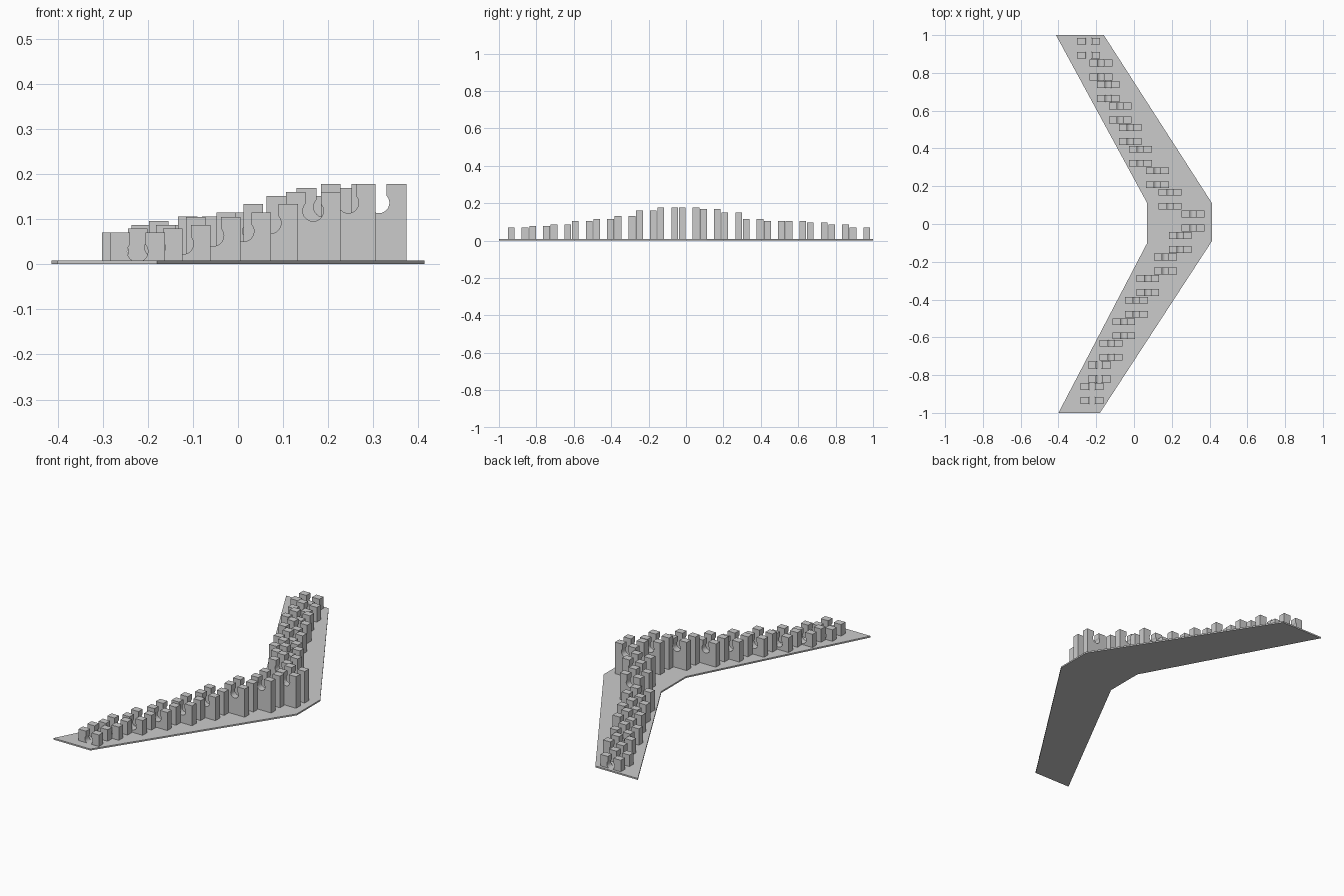
import bpy, bmesh, math
from mathutils import Vector

cube = bpy.data.objects.get("Cube")
if cube:
    bpy.data.objects.remove(cube, do_unlink=True)

grey = bpy.data.materials.new("plain_grey")
grey.use_nodes = True
grey.diffuse_color = (0.6, 0.6, 0.6, 1)
grey.node_tree.nodes["Principled BSDF"].inputs["Base Color"].default_value = (0.6, 0.6, 0.6, 1)


def prism_mesh(name, outline, sweep):
    """Fill an outline and sweep it along a vector."""
    bm = bmesh.new()
    face = bm.faces.new([bm.verts.new(p) for p in outline])
    swept = bmesh.ops.extrude_face_region(bm, geom=[face])["geom"]
    verts = [g for g in swept if isinstance(g, bmesh.types.BMVert)]
    bmesh.ops.translate(bm, vec=Vector(sweep), verts=verts)
    bmesh.ops.recalc_face_normals(bm, faces=bm.faces)
    mesh = bpy.data.meshes.new(name)
    bm.to_mesh(mesh)
    bm.free()
    mesh.materials.append(grey)
    mesh.shade_smooth()
    mesh.set_sharp_from_angle(angle=math.radians(30))
    return mesh


def place(name, mesh, location=(0, 0, 0)):
    ob = bpy.data.objects.new(name, mesh)
    ob.location = location
    bpy.context.scene.collection.objects.link(ob)
    return ob


# Bent base plate
PLATE = 0.008
corners = [(-0.413, 1), (-0.16, 1), (0.413, 0.11), (0.413, -0.09),
           (-0.18, -1), (-0.40, -1), (0.07, -0.1), (0.07, 0.11)]
place("base_plate", prism_mesh("base_plate", [(x, y, 0) for x, y in corners], (0, 0, PLATE)))

# Slotted supports: outline with a keyhole cut down from the top
WIDTH, DEPTH = 0.121, 0.036
NECK, RADIUS, DROP = 0.017, 0.023, 0.042


def support_outline(height):
    half = WIDTH / 2
    start = math.acos(NECK / RADIUS)          # where the neck meets the round hole
    sweep = math.pi + 2 * start
    steps = 18
    pts = [(-half, 0), (half, 0), (half, height), (NECK, height)]
    for i in range(steps + 1):
        a = start - sweep * i / steps
        pts.append((RADIUS * math.cos(a), height - DROP + RADIUS * math.sin(a)))
    pts += [(-NECK, height), (-half, height)]
    return [(x, -DEPTH / 2, z) for x, z in pts]


# Left edge and height of each pair, from back to front
pairs = [(-0.301, 0.07), (-0.236, 0.087), (-0.197, 0.096), (-0.133, 0.106),
         (-0.08, 0.106), (-0.027, 0.115), (0.063, 0.151), (0.13, 0.169),
         (0.252, 0.178), (0.184, 0.178), (0.106, 0.16), (0.012, 0.133),
         (-0.048, 0.115), (-0.115, 0.105), (-0.182, 0.087), (-0.244, 0.079),
         (-0.283, 0.07)]
for n, (left, height) in enumerate(pairs):
    mesh = prism_mesh("slotted_support", support_outline(height), (0, DEPTH, 0))
    y = 0.967 - 0.1142 * n
    for row, offset in (("back", 0), ("front", -0.074)):
        place(f"slotted_support_{n + 1}_{row}", mesh, (left + WIDTH / 2, y + offset, 0))
